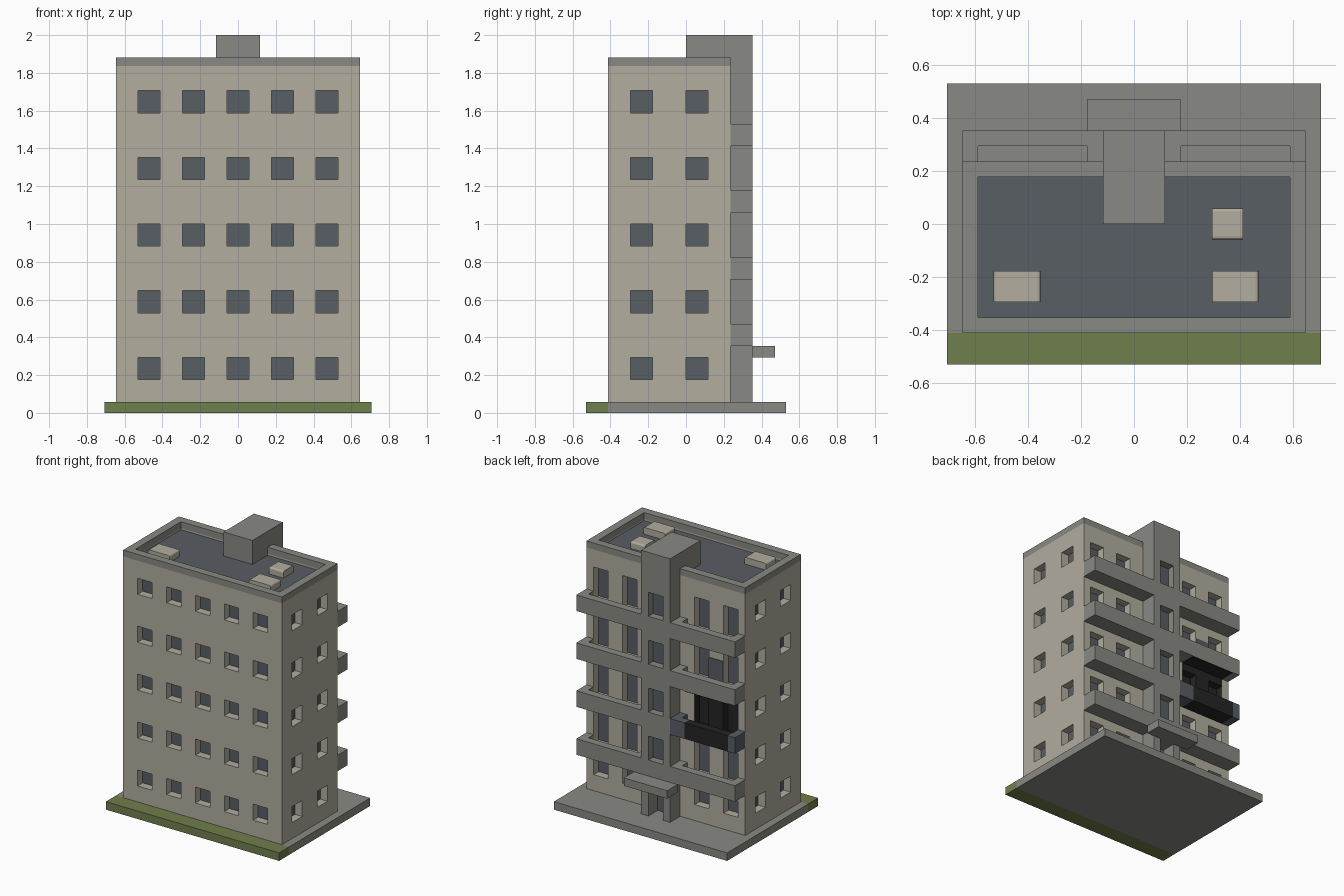
import bpy, bmesh
from mathutils import Vector

cube = bpy.data.objects.get("Cube")
if cube:
    bpy.data.objects.remove(cube, do_unlink=True)

U = 1 / 17          # building module: the whole block sits on this grid
FLOOR = 6           # storey height in modules


def material(name, rgb):
    lin = [((c / 255 + 0.055) / 1.055) ** 2.4 for c in rgb] + [1]
    m = bpy.data.materials.new(name)
    m.use_nodes = True
    m.diffuse_color = lin
    m.node_tree.nodes["Principled BSDF"].inputs["Base Color"].default_value = lin
    return m


WALL = material("beige plaster", (178, 173, 159))
GREY = material("grey concrete", (137, 138, 131))
SLATE = material("dark slate", (88, 94, 100))
GREEN = material("grass green", (112, 126, 76))
BLACK = material("soot black", (36, 36, 36))


def boxes(name, specs, *mats):
    """One object from boxes (x0, x1, y0, y1, z0, z1[, material slot]) in modules."""
    bm = bmesh.new()
    for s in specs:
        lo = Vector((min(s[:2]), min(s[2:4]), s[4]))
        hi = Vector((max(s[:2]), max(s[2:4]), s[5]))
        verts = bmesh.ops.create_cube(bm, size=1)["verts"]
        for v in verts:
            v.co = ((lo + hi) / 2 + v.co * (hi - lo)) * U
        for f in {f for v in verts for f in v.link_faces}:
            f.material_index = s[6] if len(s) > 6 else 0
    mesh = bpy.data.meshes.new(name)
    bm.to_mesh(mesh)
    bm.free()
    for m in mats:
        mesh.materials.append(m)
    ob = bpy.data.objects.new(name, mesh)
    bpy.context.collection.objects.link(ob)
    return ob


def cut(ob, specs):
    cutter = boxes("cutter", specs, *ob.data.materials)
    cutter.hide_render = True
    mod = ob.modifiers.new("cut", 'BOOLEAN')
    mod.operation, mod.solver, mod.object = 'DIFFERENCE', 'EXACT', cutter
    bpy.context.view_layer.objects.active = ob
    bpy.ops.object.modifier_apply(modifier=mod.name)
    bpy.data.objects.remove(cutter, do_unlink=True)


# Ground slab with a lawn along the front
boxes("ground_slab", [(-12, 12, -7, 9, 0, 1)], GREY)
boxes("lawn", [(-12, 12, -9, -7, 0, 1)], GREEN)

# Outer walls: a hollow shell around a dark core that shows as glass and roof
walls = boxes("outer_walls", [(-11, 11, -7, 4, 1, 31.2)], WALL, BLACK)
parapet = boxes("parapet", [(-11, 11, -7, 4, 31.2, 32)], GREY)
core = (-10, 10, -6, 3)
cut(walls, [core + (0.5, 33)])
cut(parapet, [core + (30, 33)])
boxes("glass_core_and_roof", [core + (1, 31)], SLATE)

# Window and balcony door openings
openings = []
for level in range(5):
    z = 3 + FLOOR * level
    for x in (-8, -4, 0, 4, 8):
        openings.append((x - 1, x + 1, -8, -5.5, z, z + 2))
    for side in (-1, 1):
        for y in (-4, 1):
            openings.append((side * 9.5, side * 12, y - 1, y + 1, z, z + 2))
        for x in (5, 9):
            bottom = z - 2 if level else z
            openings.append((side * (x - 1), side * (x + 1) * 0.999, 2.5, 5, bottom, z + 2))
cut(walls, openings)

# Soot on the door reveals of the burnt flat
for f in walls.data.polygons:
    c = f.center / U
    if c.x < -3 and 3.1 < c.y < 3.9 and 12.5 < c.z < 17.5:
        f.material_index = 1

# Soot on the wall, the doors and the soffit of the burnt flat
soot = [(-8, -6, 4, 4.08, 13, 18), (-10, -4, 4, 4.08, 17, 18),
        (-6, -4, 3, 3.08, 13, 17), (-10, -8, 3, 3.08, 13, 17),
        (-10, -4, 4.08, 6, 17.92, 18)]
boxes("soot_marks", soot, BLACK)
boxes("smoke_mark_above", [(-8, -6, 4, 4.08, 19, 22)], SLATE)

# Stair tower with windows and a recessed entrance
tower = boxes("stair_tower", [(-2, 2, 0, 6, 1, 34)], GREY)
stair_windows = [(-1, 1, 5, 7, z, z + 3) for z in range(8, 27, FLOOR)]
cut(tower, stair_windows + [(-1, 1, 4.1, 7, 0.5, 5)])
boxes("stair_glass", [(-1, 1, 5, 5.08, z[4], z[5]) for z in stair_windows], SLATE)
boxes("entrance_door", [(-1, 1, 4.1, 4.18, 1, 5)], SLATE)
boxes("entrance_canopy", [(-3, 3, 6, 8, 5, 6)], GREY)

# Balconies: slab and front wall in sections, solid at both ends
for z in range(6, 25, FLOOR):
    for side, label in ((-1, "right"), (1, "left")):
        burnt = side < 0 and z == 12
        specs = []
        for a, b in ((2, 3), (3, 4), (4, 10), (10, 11)):
            slot = 1 if (a, b) == (4, 10) else 0
            x = (side * a, side * b)
            if a in (2, 10):
                specs.append(x + (4, 6, z, z + 2, slot))
            else:
                specs.append(x + (4, 6, z, z + 1, slot))
                specs.append(x + (5, 6, z + 1, z + 2, slot))
        mats = (SLATE, BLACK) if burnt else (GREY, GREY)
        boxes(f"balcony_{label}_{z // FLOOR}", specs, *mats)

# Roof units with rounded top ends
for i, (x0, x1, y0, y1) in enumerate([(5, 7, -1, 1), (5, 8, -5, -3), (-9, -6, -5, -3)]):
    unit = boxes(f"roof_unit_{i + 1}", [(x0, x1, y0, y1, 31, 31.85)], WALL)
    along = 1 if x1 - x0 > 2 else 0
    bm = bmesh.new()
    bm.from_mesh(unit.data)
    ends = [e for e in bm.edges
            if min(v.co.z for v in e.verts) > 31.5 * U
            and abs(e.verts[0].co[along] - e.verts[1].co[along]) > U]
    bmesh.ops.bevel(bm, geom=ends, offset=0.2 * U, segments=3, profile=0.5, affect='EDGES')
    bm.to_mesh(unit.data)
    bm.free()
